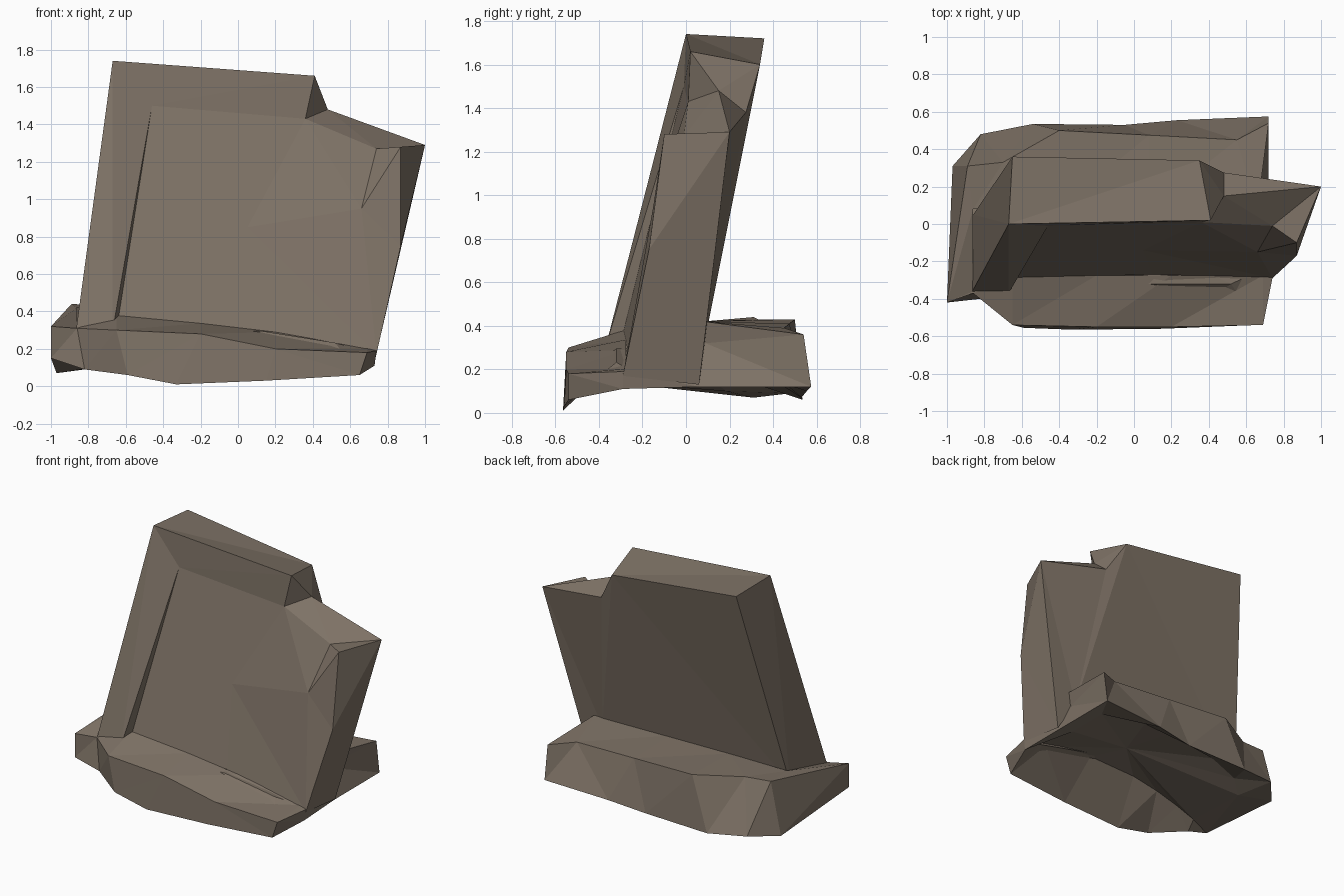
import bpy
import bmesh

default_cube = bpy.data.objects.get("Cube")
if default_cube:
    bpy.data.objects.remove(default_cube, do_unlink=True)

# One weathered stone colour for everything
stone = bpy.data.materials.new("weathered_brown_stone")
stone.use_nodes = True
stone_colour = (0.21, 0.17, 0.133, 1.0)
stone.diffuse_color = stone_colour
stone.node_tree.nodes["Principled BSDF"].inputs["Base Color"].default_value = stone_colour


def finish(name, bm):
    """Turn a bmesh into a flat shaded stone object."""
    bmesh.ops.remove_doubles(bm, verts=bm.verts, dist=0.0005)
    bmesh.ops.triangulate(bm, faces=[f for f in bm.faces if len(f.verts) > 3])
    bmesh.ops.recalc_face_normals(bm, faces=bm.faces)
    mesh = bpy.data.meshes.new(name)
    bm.to_mesh(mesh)
    bm.free()
    mesh.materials.append(stone)
    obj = bpy.data.objects.new(name, mesh)
    bpy.context.collection.objects.link(obj)
    return obj


def bridge(bm, ring_a, ring_b):
    """Join two closed rings of the same length with quads."""
    count = len(ring_a)
    for i in range(count):
        j = (i + 1) % count
        bm.faces.new((ring_a[i], ring_a[j], ring_b[j], ring_b[i]))


def fan(bm, ring, centre):
    """Close a ring with triangles around one centre point."""
    hub = bm.verts.new(centre)
    for i, vert in enumerate(ring):
        bm.faces.new((vert, ring[(i + 1) % len(ring)], hub))


# Leaning slab: corner points, with a broken upper corner
slab_corners = {
    "peak_front": (-0.67, 0, 1.74),
    "peak_back": (-0.65, 0.36, 1.72),
    "break_front": (0.41, 0.02, 1.66),
    "break_back": (0.35, 0.34, 1.6),
    "notch_front": (0.36, 0.01, 1.43),
    "notch_middle": (0.48, 0.15, 1.48),
    "notch_back": (0.48, 0.275, 1.38),
    "shoulder_inner": (0.74, -0.01, 1.27),
    "shoulder_front": (0.87, -0.1, 1.28),
    "shoulder_tip": (1, 0.2, 1.29),
    "side_middle": (0.87, -0.17, 0.75),
    "right_foot_front": (0.74, -0.29, 0.17),
    "right_foot_back": (0.73, 0.06, 0.13),
    "back_foot": (0.6, 0.09, 0.35),
    "panel_top": (-0.46, -0.01, 1.5),
    "panel_foot": (-0.64, -0.29, 0.36),
    "panel_foot_middle": (0.1, -0.27, 0.3),
    "panel_centre": (0.05, -0.14, 0.85),
    "panel_right": (0.66, -0.15, 0.95),
    "rim_foot": (-0.67, -0.37, 0.3),
    "left_foot_front": (-0.87, -0.37, 0.27),
    "left_foot_back": (-0.86, 0.05, 0.32),
}
slab_faces = [
    # Top, notch and shoulder
    "peak_front break_front break_back peak_back",
    "break_front notch_front notch_middle",
    "break_front notch_middle notch_back break_back",
    "notch_front shoulder_inner notch_middle",
    "notch_middle shoulder_inner shoulder_tip",
    "notch_middle shoulder_tip notch_back",
    "shoulder_inner shoulder_front shoulder_tip",
    # Right side
    "shoulder_front side_middle shoulder_tip",
    "side_middle right_foot_front right_foot_back",
    "side_middle right_foot_back shoulder_tip",
    # Back
    "peak_back break_back left_foot_back",
    "break_back back_foot left_foot_back",
    "break_back notch_back back_foot",
    "notch_back shoulder_tip back_foot",
    "shoulder_tip right_foot_back back_foot",
    # Left side and raised rim
    "peak_front peak_back left_foot_back left_foot_front",
    "peak_front left_foot_front rim_foot",
    "peak_front rim_foot panel_top",
    "rim_foot panel_foot panel_top",
    "peak_front panel_top notch_front break_front",
    # Recessed front panel
    "panel_top panel_foot panel_centre",
    "panel_foot panel_foot_middle panel_centre",
    "panel_foot_middle right_foot_front panel_centre",
    "right_foot_front panel_right panel_centre",
    "panel_right notch_front panel_centre",
    "notch_front panel_top panel_centre",
    "notch_front panel_right shoulder_inner",
    "shoulder_inner panel_right shoulder_front",
    "shoulder_front panel_right side_middle",
    "side_middle panel_right right_foot_front",
]
bm = bmesh.new()
corner = {name: bm.verts.new(co) for name, co in slab_corners.items()}
for face in slab_faces:
    bm.faces.new([corner[name] for name in face.split()])
finish("leaning_slab", bm)

# Rough base: pairs of bottom edge point and top edge point
base_outline = [
    ((-1, -0.42, 0.15), (-1, -0.42, 0.32)),
    ((-0.82, -0.4, 0.09), (-0.86, -0.37, 0.31)),
    ((-0.59, -0.555, 0.06), (-0.65, -0.54, 0.3)),
    ((-0.33, -0.565, 0.01), (-0.2, -0.55, 0.28)),
    ((0.15, -0.56, 0.03), (0.2, -0.55, 0.2)),
    ((0.65, -0.54, 0.06), (0.69, -0.54, 0.18)),
    ((0.73, -0.29, 0.11), (0.74, -0.29, 0.19)),
    ((0.72, 0.06, 0.12), (0.64, 0.09, 0.32)),
    ((0.72, 0.575, 0.12), (0.72, 0.54, 0.36)),
    ((0.23, 0.555, 0.1), (0.55, 0.45, 0.39)),
    ((-0.05, 0.53, 0.07), (0.08, 0.475, 0.41)),
    ((-0.54, 0.535, 0.06), (-0.4, 0.5, 0.43)),
    ((-0.82, 0.48, 0.09), (-0.7, 0.33, 0.43)),
    ((-0.97, 0.31, 0.07), (-0.89, 0.31, 0.44)),
]


def seam(x, y):
    """Point where the top of the base meets the slab."""
    if y > 0:
        return (max(-0.86, min(0.66, x)), 0.08, 0.42)
    if x < -0.8:
        return (-0.86, -0.36, 0.31)
    run = x + 0.63
    return (x, -0.275, 0.38 - 0.1 * run - 0.015 * run ** 4)


def ceiling(x, y):
    """Point of the hollow above a point of the bottom edge."""
    x *= 0.8
    height = 0.3 - 0.25 * x * x
    if y < 0:
        return (x, max(y, -0.32), height)
    return (x, y * 0.6, height - 0.05)


bm = bmesh.new()
lower = [bm.verts.new(low) for low, top in base_outline]
upper = [bm.verts.new(top) for low, top in base_outline]
inner = [bm.verts.new(seam(top[0], top[1])) for low, top in base_outline]
bridge(bm, lower, upper)
bridge(bm, upper, inner)

# Deep hollow underside, steepest behind the front lip
hollow = [bm.verts.new(ceiling(low[0], low[1])) for low, top in base_outline]
bridge(bm, lower, hollow)
fan(bm, hollow, (0, -0.08, 0.3))
finish("rough_base", bm)
